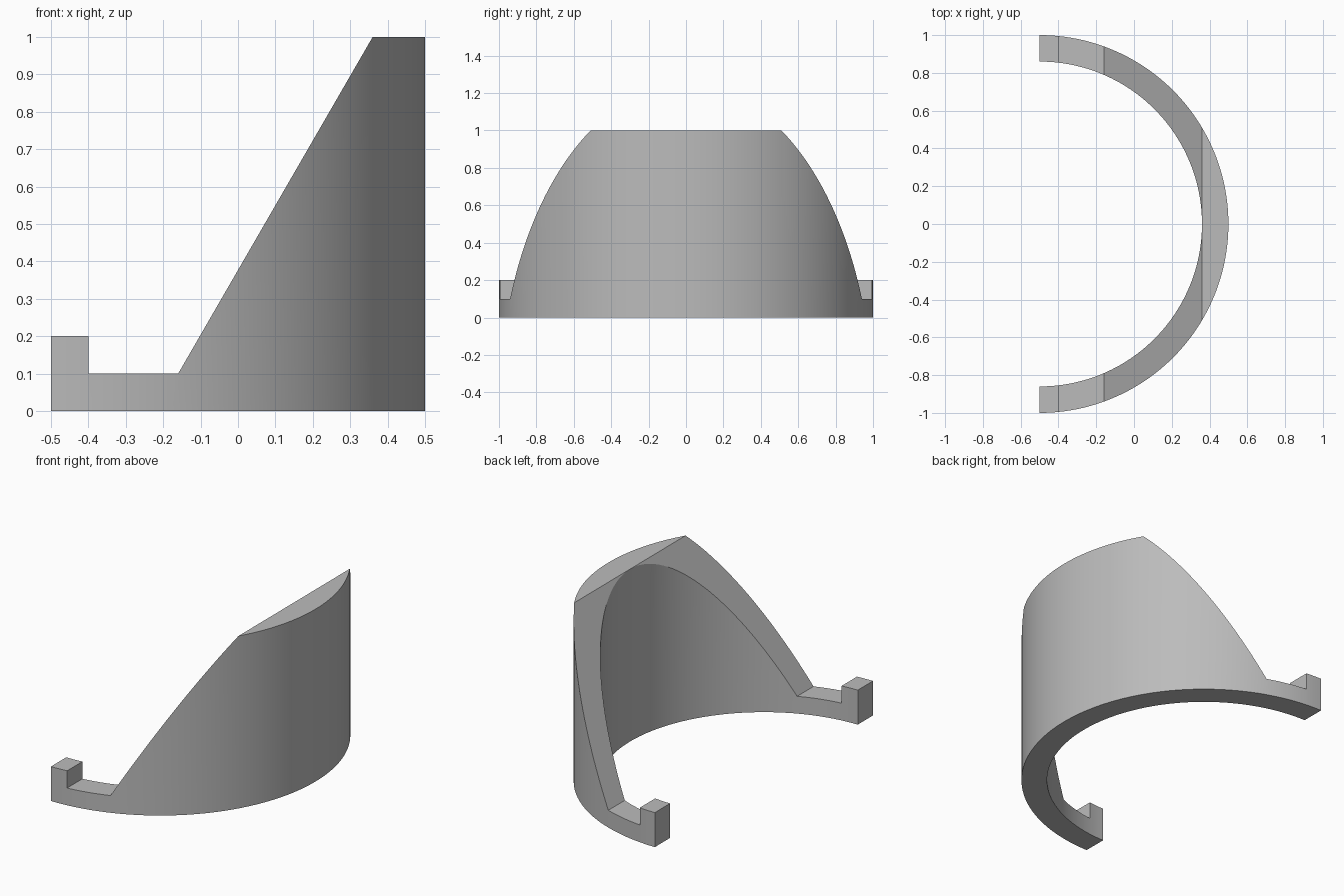
import bpy
import bmesh
import math

old = bpy.data.objects.get("Cube")
if old:
    bpy.data.objects.remove(old, do_unlink=True)

CENTRE_X, OUTER, INNER, SEGMENTS = -0.5, 1.0, 0.86, 192


def make_object(name, bm):
    bmesh.ops.recalc_face_normals(bm, faces=bm.faces)
    mesh = bpy.data.meshes.new(name)
    bm.to_mesh(mesh)
    bm.free()
    obj = bpy.data.objects.new(name, mesh)
    bpy.context.collection.objects.link(obj)
    return obj


def extrude_face(bm, points, direction):
    face = bm.faces.new([bm.verts.new(p) for p in points])
    result = bmesh.ops.extrude_face_region(bm, geom=[face])
    moved = [v for v in result["geom"] if isinstance(v, bmesh.types.BMVert)]
    bmesh.ops.translate(bm, verts=moved, vec=direction)


# Side profile: end lug, low ledge, slope and flat top
profile = [(-0.5, 0), (0.6, 0), (0.6, 1), (0.36, 1),
           (-0.16, 0.1), (-0.4, 0.1), (-0.4, 0.2), (-0.5, 0.2)]
bm = bmesh.new()
extrude_face(bm, [(x, -1.2, z) for x, z in profile], (0, 2.4, 0))
shell = make_object("curved_shell", bm)

# Tube that trims the profile to a half ring wall
bm = bmesh.new()
rings = []
for radius, z in ((OUTER, -0.2), (OUTER, 1.2), (INNER, 1.2), (INNER, -0.2)):
    rings.append([bm.verts.new((CENTRE_X + radius * math.cos(a), radius * math.sin(a), z))
                  for a in (math.tau * i / SEGMENTS for i in range(SEGMENTS))])
for k, ring in enumerate(rings):
    after = rings[(k + 1) % len(rings)]
    for i in range(SEGMENTS):
        j = (i + 1) % SEGMENTS
        bm.faces.new((ring[i], ring[j], after[j], after[i]))
tube = make_object("tube_cutter", bm)
tube.hide_render = True

# Intersect, apply and drop the cutter
trim = shell.modifiers.new("trim_to_wall", "BOOLEAN")
trim.operation = "INTERSECT"
trim.solver = "EXACT"
trim.object = tube
bpy.ops.object.select_all(action="DESELECT")
bpy.context.view_layer.objects.active = shell
shell.select_set(True)
bpy.ops.object.modifier_apply(modifier=trim.name)
bpy.data.objects.remove(tube, do_unlink=True)

# Smooth walls with crisp cut edges
bpy.ops.object.shade_smooth_by_angle(angle=math.radians(15))

# Plain grey
grey = bpy.data.materials.new("plain_grey")
grey.use_nodes = True
colour = (0.5, 0.5, 0.5, 1)
grey.diffuse_color = colour
grey.node_tree.nodes["Principled BSDF"].inputs["Base Color"].default_value = colour
shell.data.materials.clear()
shell.data.materials.append(grey)
